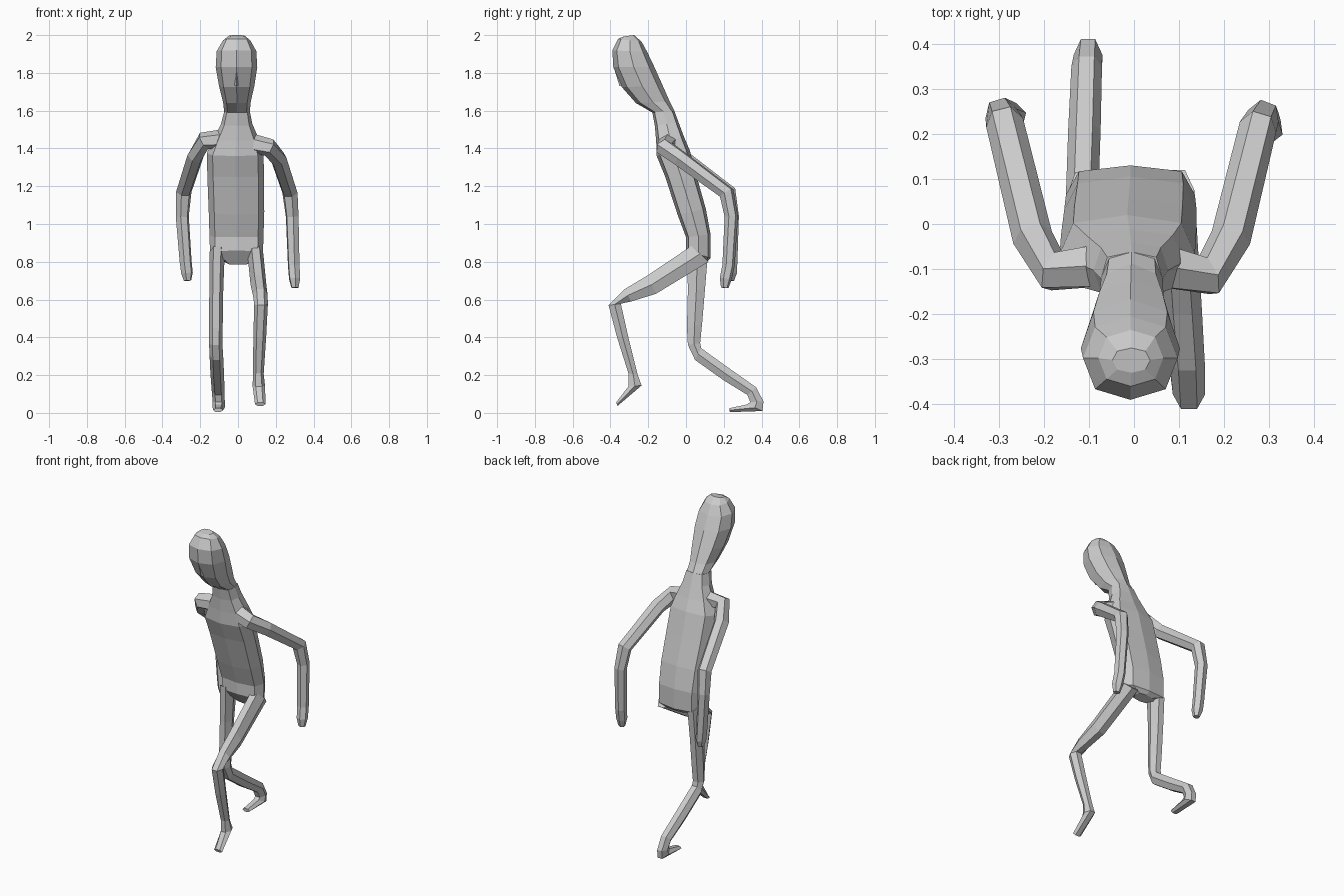
import bpy, bmesh, math
from mathutils import Vector


def skin(name, rings):
    """Flat-faced tube through rings of equal point count, capped at both ends."""
    bm = bmesh.new()
    loops = [[bm.verts.new(p) for p in ring] for ring in rings]
    n = len(loops[0])
    for a, b in zip(loops, loops[1:]):
        for i in range(n):
            j = (i + 1) % n
            bm.faces.new((a[i], a[j], b[j], b[i]))
    bm.faces.new(loops[0])
    bm.faces.new(loops[-1])
    bmesh.ops.recalc_face_normals(bm, faces=bm.faces)
    mesh = bpy.data.meshes.new(name)
    bm.to_mesh(mesh)
    bm.free()
    obj = bpy.data.objects.new(name, mesh)
    bpy.context.collection.objects.link(obj)


def power(v, p):
    return math.copysign(abs(v) ** p, v) if abs(v) > 1e-6 else 0.0


def profile_loft(name, rows, sides, offset=0.0, p=1.0, grow=1.0):
    """Each row: front y, z, back y, z, half width, centre x."""
    rings = []
    for fy, fz, by, bz, hw, cx in rows:
        mid = Vector((cx, (fy + by) / 2, (fz + bz) / 2))
        v = Vector((0, (fy - by) / 2, (fz - bz) / 2)) * grow
        ring = []
        for i in range(sides):
            t = math.tau * (i + offset) / sides
            ring.append(mid + v * power(math.cos(t), p)
                        + Vector((hw * power(math.sin(t), p), 0, 0)))
        rings.append(ring)
    skin(name, rings)


def tube(name, pts, sides=6):
    """Each point: x, y, z, radius; the section is carried along the path."""
    c = [Vector(q[:3]) for q in pts]
    u = Vector((0, 0, 1))
    rings = []
    for i, q in enumerate(pts):
        d1 = (c[i] - c[i - 1]).normalized() if i else Vector()
        d2 = (c[i + 1] - c[i]).normalized() if i < len(c) - 1 else Vector()
        t = (d1 + d2).normalized()
        u = (u - t * u.dot(t)).normalized()
        w = t.cross(u)
        rings.append([c[i] + q[3] * (u * math.cos(math.tau * k / sides)
                                     + w * math.sin(math.tau * k / sides))
                      for k in range(sides)])
    skin(name, rings)


# boxy leaning torso
profile_loft("torso", [
    (.05, .785, .11, .80, .06, 0),
    (.00, .86, .13, .82, .14, -.008),
    (.00, .93, .13, .945, .143, -.008),
    (-.045, 1.05, .105, 1.08, .147, -.008),
    (-.11, 1.25, .06, 1.24, .15, -.012),
    (-.155, 1.36, .02, 1.39, .15, -.015),
    (-.158, 1.44, -.01, 1.46, .12, -.01),
    (-.165, 1.52, -.04, 1.54, .083, -.007),
    (-.178, 1.59, -.062, 1.60, .068, -.005)], 8, p=.65)

# long head tilted forward
profile_loft("head", [
    (-.178, 1.59, -.062, 1.60, .068, -.005),
    (-.265, 1.64, -.087, 1.65, .073, -.006),
    (-.34, 1.725, -.122, 1.73, .093, -.007),
    (-.385, 1.83, -.167, 1.83, .11, -.008),
    (-.39, 1.92, -.205, 1.91, .105, -.008),
    (-.36, 1.98, -.235, 1.965, .072, -.007),
    (-.33, 1.993, -.275, 2.0, .042, -.006)], 8, p=.85)

# narrow nose ridge
profile_loft("nose", [
    (-.386, 1.84, -.36, 1.84, .008, -.008),
    (-.352, 1.73, -.32, 1.74, .014, -.008)], 4)

# stepping leg, knee lifted forward
six = dict(sides=6, offset=.5, grow=1 / math.cos(math.pi / 6))
profile_loft("forward_leg", [
    (.03, .885, .12, .80, .042, .092),
    (-.20, .73, -.16, .63, .042, .108),
    (-.325, .655, -.29, .59, .039, .118),
    (-.41, .57, -.345, .578, .036, .122),
    (-.365, .40, -.305, .40, .034, .115),
    (-.305, .21, -.255, .20, .028, .108),
    (-.305, .14, -.235, .145, .033, .11),
    (-.37, .055, -.362, .037, .028, .118)], **six)

# trailing leg, shin swept backward
profile_loft("trailing_leg", [
    (.005, .88, .115, .83, .04, -.11),
    (.01, .65, .10, .65, .037, -.115),
    (.005, .45, .085, .47, .036, -.117),
    (.01, .36, .075, .37, .035, -.118),
    (.048, .28, .08, .343, .036, -.115),
    (.20, .172, .22, .242, .036, -.11),
    (.325, .095, .372, .135, .034, -.105),
    (.34, .058, .41, .06, .032, -.102),
    (.325, .045, .405, .01, .032, -.102),
    (.23, .025, .232, .004, .026, -.105)], **six)

# arms swung back with bent elbows
tube("right_arm", [
    (.05, -.09, 1.43, .055), (.165, -.115, 1.405, .048),
    (.215, -.03, 1.345, .045), (.275, .215, 1.165, .042),
    (.287, .24, 1.04, .036), (.295, .225, .78, .033),
    (.30, .21, .71, .032), (.302, .205, .662, .02)])
tube("left_arm", [
    (-.06, -.09, 1.45, .055), (-.18, -.105, 1.44, .048),
    (-.225, -.03, 1.36, .045), (-.287, .225, 1.17, .042),
    (-.295, .245, 1.04, .036), (-.277, .24, .80, .033),
    (-.27, .238, .74, .032), (-.267, .235, .70, .02)])
